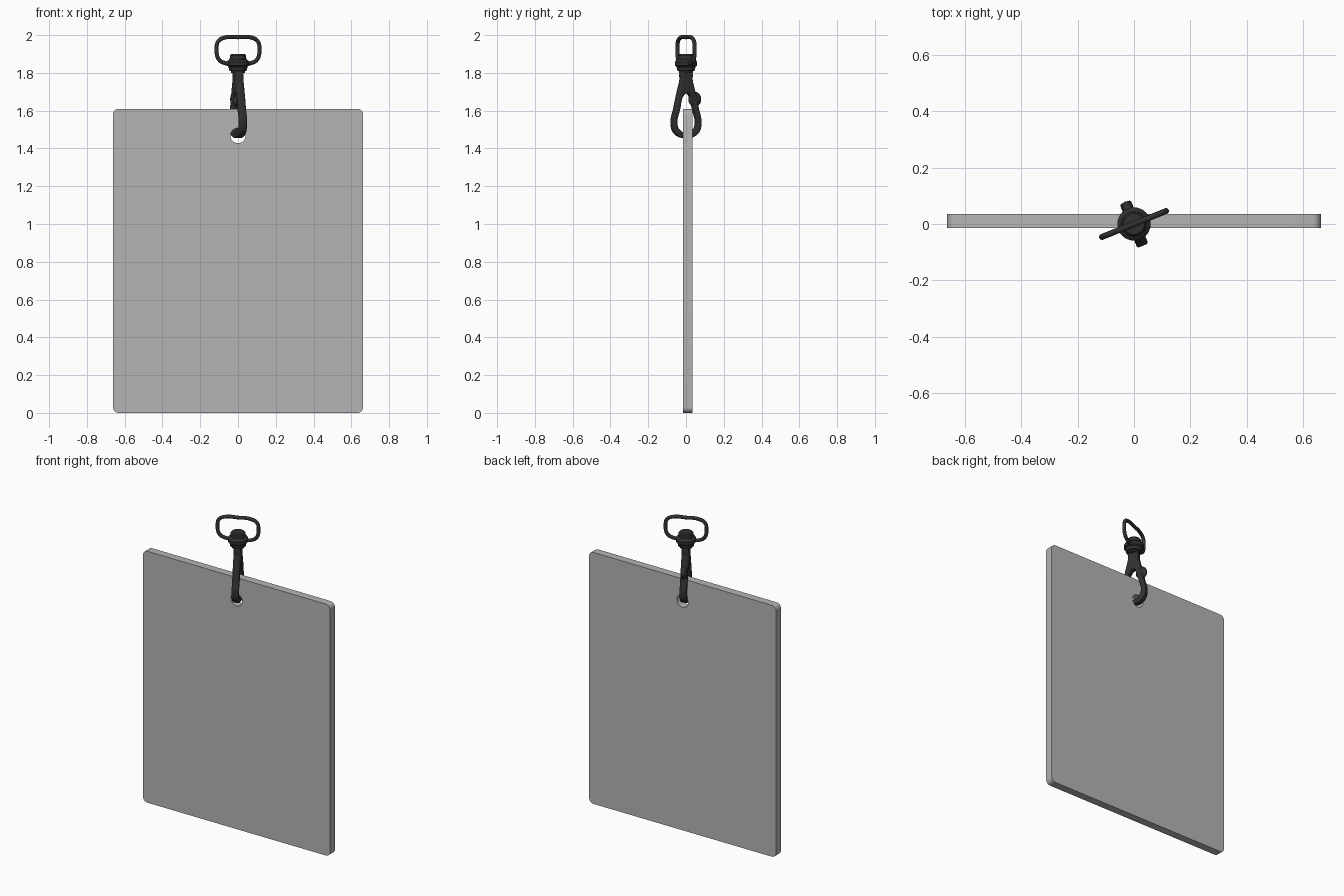
import bpy, bmesh, math
from math import sin, cos, pi, radians

if "Cube" in bpy.data.objects:
    bpy.data.objects.remove(bpy.data.objects["Cube"], do_unlink=True)

TURN = radians(22)  # the clip is twisted relative to the panel


def material(name, rgb):
    m = bpy.data.materials.new(name)
    m.use_nodes = True
    m.diffuse_color = (*rgb, 1)
    m.node_tree.nodes["Principled BSDF"].inputs["Base Color"].default_value = (*rgb, 1)
    return m


grey = material("panel grey", (0.46, 0.46, 0.46))
black = material("clip black", (0.03, 0.03, 0.03))


def finish(ob, mat, angle=35):
    """Turn an object into a smooth-shaded mesh with one material."""
    bpy.ops.object.select_all(action="DESELECT")
    ob.select_set(True)
    bpy.context.view_layer.objects.active = ob
    if ob.type == "CURVE":
        bpy.ops.object.convert(target="MESH")
        ob = bpy.context.object
    ob.data.materials.clear()
    ob.data.materials.append(mat)
    bpy.ops.object.shade_smooth_by_angle(angle=radians(angle))
    return ob


def curve_object(name, loops, smooth, dims="2D"):
    cu = bpy.data.curves.new(name, "CURVE")
    cu.dimensions = dims
    cu.resolution_u = 8
    for pts in loops:
        sp = cu.splines.new("BEZIER" if smooth else "POLY")
        if smooth:
            sp.bezier_points.add(len(pts) - 1)
            for bp, p in zip(sp.bezier_points, pts):
                bp.co = (*p, 0)
                bp.handle_left_type = bp.handle_right_type = "AUTO"
        else:
            sp.points.add(len(pts) - 1)
            for pt, p in zip(sp.points, pts):
                pt.co = (*p, 0, 1)
        sp.use_cyclic_u = True
    ob = bpy.data.objects.new(name, cu)
    bpy.context.collection.objects.link(ob)
    return ob


def arc(cx, cy, r, start, end, n):
    return [(cx + r * cos(start + (end - start) * i / n),
             cy + r * sin(start + (end - start) * i / n)) for i in range(n + 1)]


def mirrored(half):
    """Close a right-hand outline by mirroring it; end points lie on the axis."""
    return half + [(-x, y) for x, y in reversed(half[1:-1])]


# Panel: rounded rectangle with a hanging hole
W, H, R = 0.662, 1.61, 0.03
outline = []
for k, (cx, cy) in enumerate([(W - R, H - R), (R - W, H - R), (R - W, R), (W - R, R)]):
    outline += arc(cx, cy, R, k * pi / 2, (k + 1) * pi / 2, 6)
hole = arc(0, 1.468, 0.04, 0, 2 * pi, 32)[:-1]
panel = curve_object("panel", [outline, hole], False)
panel.data.fill_mode = "BOTH"
panel.data.extrude = 0.025
panel.rotation_euler = (pi / 2, 0, 0)
panel.location.y = 0.01
finish(panel, grey)

# Snap hook: teardrop body with an open centre
outer = mirrored([(0, 1.81), (0.027, 1.805), (0.033, 1.76), (0.048, 1.70), (0.066, 1.62),
                  (0.083, 1.53), (0.064, 1.478), (0, 1.455)])
inner = mirrored([(0, 1.692), (0.021, 1.675), (0.038, 1.61), (0.054, 1.53),
                  (0.04, 1.498), (0, 1.483)])
hook = curve_object("snap_hook", [outer, inner], True)
hook.data.fill_mode = "BOTH"
hook.data.extrude = 0.013
hook.data.bevel_depth = 0.008
hook.data.bevel_resolution = 2
hook.data.offset = -0.008
hook.rotation_euler = (pi / 2, 0, pi / 2 + TURN)
finish(hook, black)

# Thumb knob on the rear arm
bpy.ops.mesh.primitive_uv_sphere_add(segments=24, ring_count=12, radius=1)
knob = bpy.context.object
knob.name = "thumb_knob"
knob.scale = (0.02, 0.036, 0.04)
knob.location = (-sin(TURN) * 0.05, cos(TURN) * 0.05, 1.66)
knob.rotation_euler.z = TURN
finish(knob, black)

# Swivel barrel: turned profile
profile = [(0, 1.80), (0.036, 1.80), (0.036, 1.81), (0.046, 1.812), (0.05, 1.832),
           (0.058, 1.838), (0.059, 1.858), (0.052, 1.868), (0.044, 1.872),
           (0.043, 1.892), (0.037, 1.899), (0, 1.90)]
bm = bmesh.new()
vs = [bm.verts.new((r, 0, z)) for r, z in profile]
es = [bm.edges.new(pair) for pair in zip(vs, vs[1:])]
bmesh.ops.spin(bm, geom=vs + es, cent=(0, 0, 0), axis=(0, 0, 1), angle=2 * pi, steps=32)
bmesh.ops.remove_doubles(bm, verts=bm.verts, dist=0.0001)
bmesh.ops.recalc_face_normals(bm, faces=bm.faces)
me = bpy.data.meshes.new("swivel_barrel")
bm.to_mesh(me)
bm.free()
swivel = bpy.data.objects.new("swivel_barrel", me)
bpy.context.collection.objects.link(swivel)
finish(swivel, black)

# Strap ring: rounded loop running through the barrel
loop = mirrored([(0, 1.989), (0.075, 1.987), (0.113, 1.967), (0.122, 1.925),
                 (0.113, 1.877), (0.085, 1.855), (0, 1.853)])
ring = curve_object("strap_ring", [loop], True, "3D")
ring.data.bevel_depth = 0.011
ring.data.bevel_resolution = 3
ring.rotation_euler = (pi / 2, 0, TURN)
finish(ring, black, 60)
